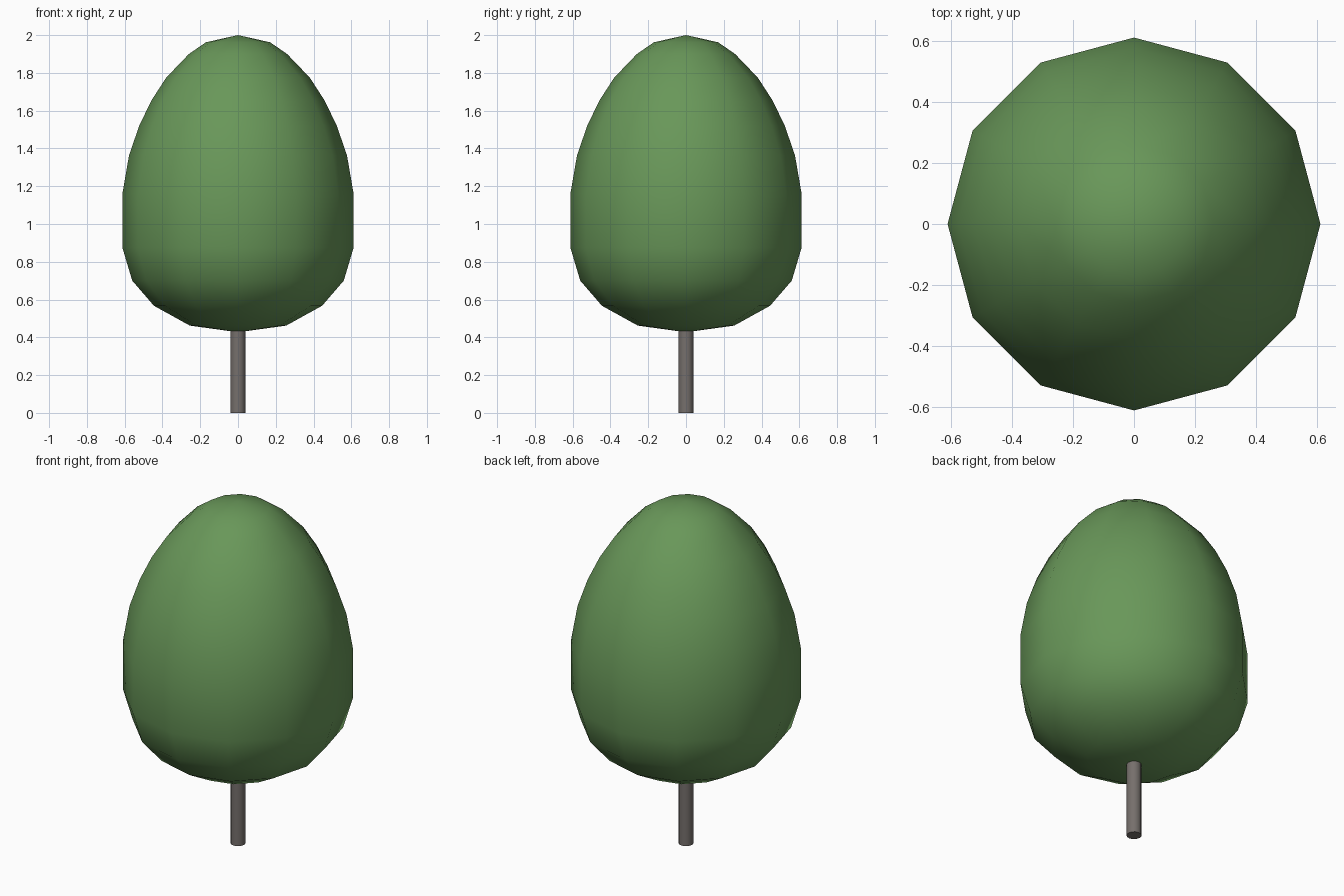
import bpy, bmesh
from math import cos, sin, pi

if "Cube" in bpy.data.objects:
    bpy.data.objects.remove(bpy.data.objects["Cube"])


def lathe(name, profile, sides, color, smooth_angle):
    """Revolve (radius, z) points round z; zero radius becomes a pole."""
    bm = bmesh.new()
    rings = []
    for r, z in profile:
        n = sides if r else 1
        rings.append([bm.verts.new((r * cos(2 * pi * i / sides),
                                    r * sin(2 * pi * i / sides), z)) for i in range(n)])
    for a, b in zip(rings, rings[1:]):
        for i in range(sides):
            j = (i + 1) % sides
            quad = [a[i % len(a)], a[j % len(a)], b[j % len(b)], b[i % len(b)]]
            bm.faces.new(list(dict.fromkeys(quad)))
    bmesh.ops.recalc_face_normals(bm, faces=bm.faces)
    mesh = bpy.data.meshes.new(name)
    bm.to_mesh(mesh)
    bm.free()
    obj = bpy.data.objects.new(name, mesh)
    bpy.context.collection.objects.link(obj)
    mat = bpy.data.materials.new(name + "_color")
    mat.diffuse_color = (*color, 1)
    mat.use_nodes = True
    mat.node_tree.nodes["Principled BSDF"].inputs["Base Color"].default_value = mat.diffuse_color
    mesh.materials.append(mat)
    bpy.ops.object.select_all(action='DESELECT')
    obj.select_set(True)
    bpy.context.view_layer.objects.active = obj
    bpy.ops.object.shade_smooth_by_angle(angle=smooth_angle)
    return obj


# Egg-shaped foliage crown, twelve sides
crown = [(0, 0.427), (0.255, 0.462), (0.445, 0.567), (0.56, 0.70), (0.612, 0.875),
         (0.612, 1.16), (0.577, 1.363), (0.523, 1.52), (0.459, 1.653),
         (0.38, 1.775), (0.26, 1.90), (0.17, 1.962), (0, 2.0)]
lathe("crown", crown, 12, (0.14, 0.31, 0.10), pi / 3)

# Thin straight trunk running up into the crown
trunk = [(0, 0), (0.04, 0), (0.04, 0.5), (0, 0.5)]
lathe("trunk", trunk, 12, (0.18, 0.16, 0.15), pi / 4)
